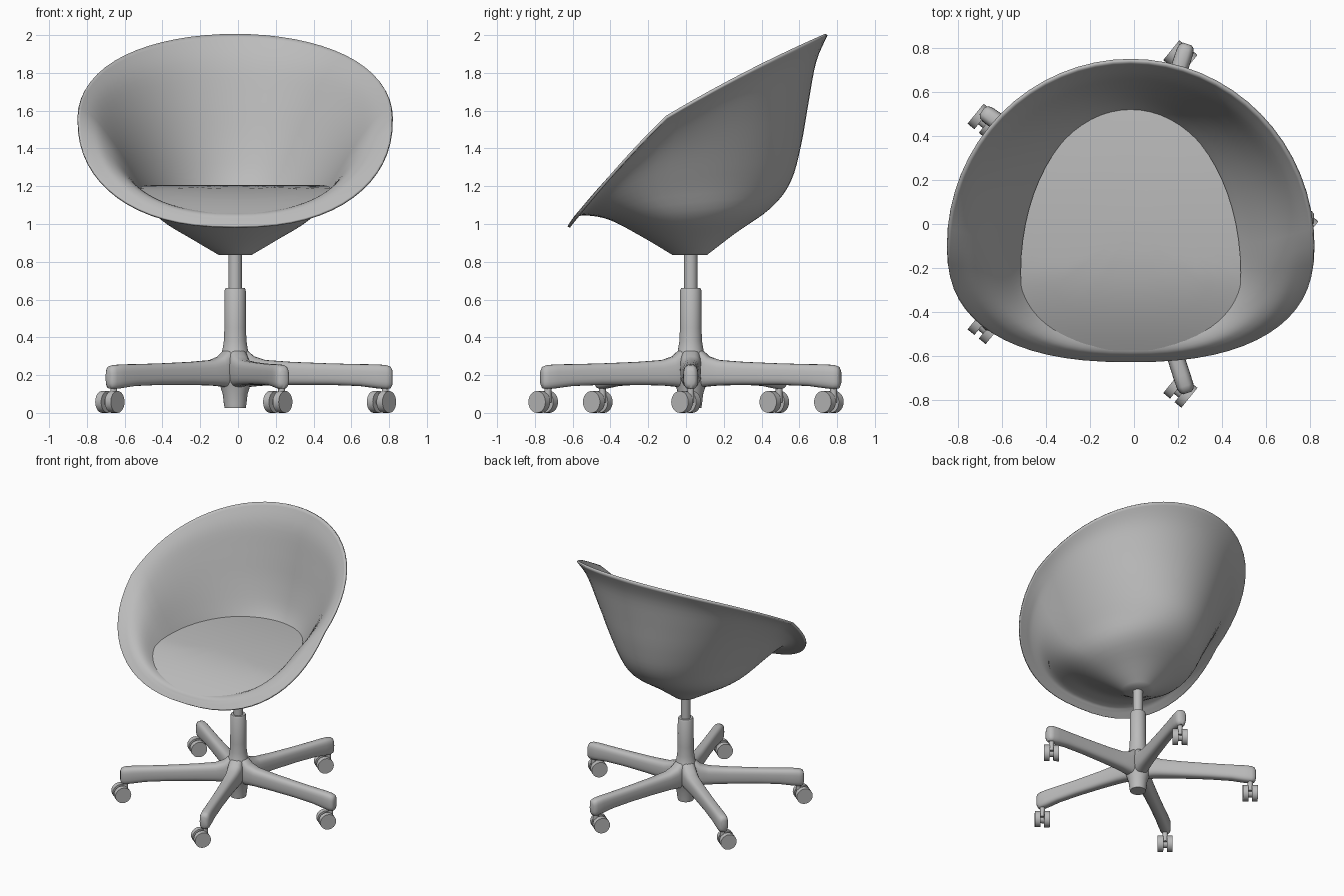
import bpy, bmesh, math
from mathutils import Matrix, Vector

if "Cube" in bpy.data.objects:
    bpy.data.objects.remove(bpy.data.objects["Cube"])

CX, CY = -0.015, 0.025          # centre of the pedestal

grey = bpy.data.materials.new("light_grey")
grey.diffuse_color = (0.5, 0.5, 0.5, 1)
grey.use_nodes = True
grey.node_tree.nodes["Principled BSDF"].inputs["Base Color"].default_value = grey.diffuse_color


def finish(name, bm, angle=40):
    bmesh.ops.recalc_face_normals(bm, faces=bm.faces[:])
    me = bpy.data.meshes.new(name)
    bm.to_mesh(me)
    bm.free()
    me.materials.append(grey)
    ob = bpy.data.objects.new(name, me)
    bpy.context.collection.objects.link(ob)
    bpy.ops.object.select_all(action='DESELECT')
    ob.select_set(True)
    bpy.context.view_layer.objects.active = ob
    bpy.ops.object.shade_smooth_by_angle(angle=math.radians(angle))
    return ob


def loft(bm, rings, cap_start=True, cap_end=True):
    loops = [[bm.verts.new(p) for p in ring] for ring in rings]
    n = len(loops[0])
    for a, b in zip(loops, loops[1:]):
        for i in range(n):
            bm.faces.new((a[i], a[(i + 1) % n], b[(i + 1) % n], b[i]))
    if cap_start:
        bm.faces.new(loops[0])
    if cap_end:
        bm.faces.new(loops[-1])


def catmull(keys, steps):
    out = []
    for i in range(len(keys) - 1):
        k = [keys[max(0, min(len(keys) - 1, i + j))] for j in (-1, 0, 1, 2)]
        for s in range(steps):
            t = s / steps
            out.append([0.5 * (2 * b + (c - a) * t + (2 * a - 5 * b + 4 * c - d) * t * t
                               + (3 * b - a - 3 * c + d) * t ** 3) for a, b, c, d in zip(*k)])
    return out + [list(keys[-1])]


def egg_ring(w, yf, ys, yb, zf, zs, zb, p, scale=1.0, n=64):
    """Egg-shaped ring: boxier front half (power p), tilted by front/side/back heights."""
    pts = []
    y_mid = (yf + yb) / 2
    for i in range(n):
        a = 2 * math.pi * i / n
        c, s = math.cos(a), math.sin(a)
        q = 2 / (p if s < 0 else 2)
        x = w * math.copysign(abs(c) ** q, c) * scale
        s = math.copysign(abs(s) ** q, s)
        y = ys + s * ((yb - ys) if s > 0 else (ys - yf))
        y = y_mid + (y - y_mid) * scale
        s = (y - ys) / ((yb - ys) if y > ys else (ys - yf))
        z = zs + (zb - zf) / 2 * s + ((zb + zf) / 2 - zs) * s * s
        pts.append((CX + x, y, z))
    return pts


# Bucket shell: half width, front/side/back y, front/side/back z, front power
levels = [
    (0.085, -0.07, 0.02, 0.11, 0.835, 0.835, 0.835, 2.0),
    (0.22, -0.22, 0.01, 0.26, 0.925, 0.915, 0.95, 2.0),
    (0.40, -0.40, -0.03, 0.45, 1.02, 1.03, 1.085, 2.1),
    (0.51, -0.52, -0.14, 0.555, 1.045, 1.18, 1.225, 2.3),
    (0.62, -0.57, -0.15, 0.61, 1.04, 1.35, 1.42, 2.4),
    (0.71, -0.588, -0.13, 0.65, 1.02, 1.465, 1.65, 2.4),
    (0.775, -0.602, -0.11, 0.69, 1.0, 1.525, 1.86, 2.4),
    (0.835, -0.615, -0.10, 0.75, 0.98, 1.56, 2.0, 2.4),
]
bm = bmesh.new()
loft(bm, [egg_ring(*k) for k in catmull(levels, 4)], cap_end=False)
shell = finish("bucket_shell", bm, 50)
# keep the open surface facing outward, then thicken inward
centre_face = min(shell.data.polygons, key=lambda f: f.center.z)
if centre_face.normal.z > 0:
    shell.data.flip_normals()
solid = shell.modifiers.new("thickness", 'SOLIDIFY')
solid.thickness = 0.015
solid.offset = -1

# Seat pad: sheet that fills the shell and rolls down at the front
bm = bmesh.new()
seat = (0.5, -0.575, -0.22, 0.535, 1.055, 1.19, 1.19, 2.5)
loft(bm, [egg_ring(*seat, scale=s) for s in (1, 0.9, 0.75, 0.6, 0.4, 0.2, 0.05)], cap_start=False)
pad = finish("seat_pad", bm, 60)
if pad.data.polygons[0].normal.z < 0:
    pad.data.flip_normals()


# Turned pedestal parts
def lathe(name, profile, n=32):
    bm = bmesh.new()
    loft(bm, [[(CX + r * math.cos(2 * math.pi * i / n), CY + r * math.sin(2 * math.pi * i / n), z)
               for i in range(n)] for r, z in profile])
    return finish(name, bm)


lathe("gas_lift", [(0.035, 0.6), (0.035, 0.84)])
lathe("column_hub", [(0.056, 0.025), (0.06, 0.05), (0.066, 0.1), (0.08, 0.145), (0.09, 0.18),
                     (0.092, 0.25), (0.084, 0.29), (0.068, 0.33), (0.06, 0.38), (0.057, 0.45),
                     (0.056, 0.65), (0.05, 0.662)])

# Five-star legs: distance, half width, bottom z, top z
stations = [(0.0, 0.05, 0.13, 0.35), (0.06, 0.056, 0.135, 0.335), (0.10, 0.055, 0.14, 0.30),
            (0.16, 0.05, 0.145, 0.28), (0.3, 0.044, 0.148, 0.27), (0.5, 0.04, 0.148, 0.262),
            (0.66, 0.039, 0.142, 0.258), (0.75, 0.04, 0.13, 0.257), (0.80, 0.039, 0.125, 0.253),
            (0.823, 0.033, 0.13, 0.245), (0.833, 0.02, 0.15, 0.225)]


def leg_section(r, w, zb, zt, n=24):
    pts = []
    for i in range(n):
        a = 2 * math.pi * i / n
        c, s = math.cos(a), math.sin(a)
        pts.append((r, w * math.copysign(abs(c) ** 0.7, c),
                    (zb + zt) / 2 + (zt - zb) / 2 * math.copysign(abs(s) ** 0.7, s)))
    return pts


def cylinder(bm, r, depth, matrix, seg=24):
    bmesh.ops.create_cone(bm, cap_ends=True, segments=seg, radius1=r, radius2=r,
                          depth=depth, matrix=matrix)


AXLE = math.radians(-39)
for k in range(5):
    ang = math.radians(72 * k)
    bm = bmesh.new()
    loft(bm, [leg_section(*s) for s in stations])
    bm.transform(Matrix.Translation((CX, CY, 0)) @ Matrix.Rotation(ang, 4, 'Z'))
    finish("leg_%d" % (k + 1), bm, 50)

    # Twin-wheel caster, all swivelled the same way and trailing its stem
    stem = Vector((CX + 0.795 * math.cos(ang), CY + 0.795 * math.sin(ang), 0))
    frame = Matrix.Translation(stem) @ Matrix.Rotation(AXLE, 4, 'Z')
    turn = Matrix.Rotation(math.pi / 2, 4, 'Y')
    bm = bmesh.new()
    for side in (-1, 1):
        cylinder(bm, 0.058, 0.04, frame @ Matrix.Translation((side * 0.033, -0.032, 0.058)) @ turn)
    finish("caster_wheels_%d" % (k + 1), bm)
    bm = bmesh.new()
    cylinder(bm, 0.018, 0.09, frame @ Matrix.Translation((0, 0, 0.10)), 16)
    cylinder(bm, 0.03, 0.03, frame @ Matrix.Translation((0, -0.032, 0.058)) @ turn, 16)
    bmesh.ops.create_cube(bm, size=1, matrix=frame @ Matrix.Translation((0, -0.015, 0.08))
                          @ Matrix.Diagonal((0.028, 0.05, 0.05, 1)))
    finish("caster_fork_%d" % (k + 1), bm)
